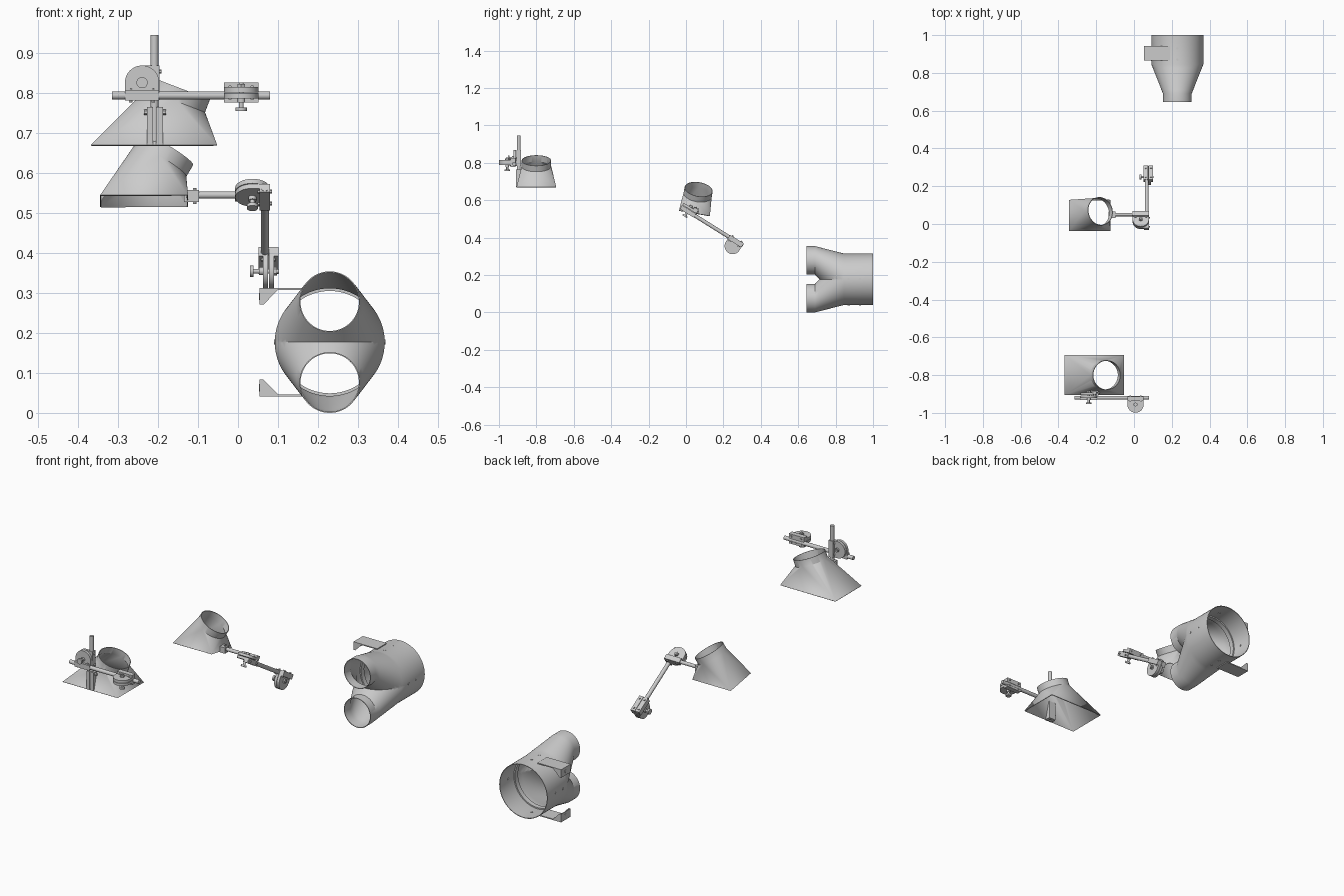
import bpy, bmesh
from math import sin, cos, pi, radians
from mathutils import Vector as V, Matrix

if "Cube" in bpy.data.objects:
    bpy.data.objects.remove(bpy.data.objects["Cube"])

X, Y, Z = V((1, 0, 0)), V((0, 1, 0)), V((0, 0, 1))


def finish(name, bm, shell=0):
    bmesh.ops.remove_doubles(bm, verts=bm.verts, dist=1e-5)
    bmesh.ops.recalc_face_normals(bm, faces=bm.faces)
    if shell:
        bmesh.ops.solidify(bm, geom=bm.faces[:], thickness=shell)
        bmesh.ops.recalc_face_normals(bm, faces=bm.faces)
    me = bpy.data.meshes.new(name)
    bm.to_mesh(me)
    bm.free()
    ob = bpy.data.objects.new(name, me)
    bpy.context.collection.objects.link(ob)
    return ob


def frame(x, y, z, o):
    m = Matrix((x, y, z)).transposed().to_4x4()
    m.translation = o
    return m


def rod(name, a, b, r, n=24, bm=None):
    own = bm is None
    bm = bm or bmesh.new()
    a, b = V(a), V(b)
    m = Matrix.Translation((a + b) / 2) @ (b - a).to_track_quat('Z', 'Y').to_matrix().to_4x4()
    bmesh.ops.create_cone(bm, cap_ends=True, segments=n, radius1=r, radius2=r,
                          depth=(b - a).length, matrix=m)
    if own:
        finish(name, bm)


def prism(bm, pts, y0, y1, m):
    """Extrude an XZ outline from y0 to y1 in the frame m."""
    a = [bm.verts.new(m @ V((p[0], y0, p[1]))) for p in pts]
    b = [bm.verts.new(m @ V((p[0], y1, p[1]))) for p in pts]
    bm.faces.new(a)
    bm.faces.new(b[::-1])
    for i in range(len(pts)):
        j = (i + 1) % len(pts)
        bm.faces.new((a[i], a[j], b[j], b[i]))


def box(bm, lo, hi):
    prism(bm, [(lo[0], lo[2]), (hi[0], lo[2]), (hi[0], hi[2]), (lo[0], hi[2])],
          lo[1], hi[1], Matrix())


def loft(bm, rings):
    vs = [[bm.verts.new(p) for p in r] for r in rings]
    for a, b in zip(vs, vs[1:]):
        for i in range(len(a)):
            j = (i + 1) % len(a)
            bm.faces.new((a[i], a[j], b[j], b[i]))
    return vs


# Hood: rectangular mouth fanned to a tilted round collar
def hood(name, centre, w, d, dx, h, r, tilt, lean):
    bm = bmesh.new()
    n, q = 64, 16
    rt = Matrix.Rotation(radians(tilt), 4, 'Y')
    top = V((dx, 0, h))

    def ring(drop):
        return [top + rt @ V((r * cos(2 * pi * i / n), r * sin(2 * pi * i / n), -drop))
                for i in range(n)]
    low = loft(bm, [ring(0), ring(.034)])[1]
    cor = [bm.verts.new((sx * w / 2, sy * d / 2, 0))
           for sx, sy in ((1, 1), (-1, 1), (-1, -1), (1, -1))]
    for k in range(4):
        for i in range(q):
            bm.faces.new((low[k * q + i], low[(k * q + i + 1) % n], cor[k]))
        bm.faces.new((cor[k], low[(k * q + q) % n], cor[(k + 1) % 4]))
    m = Matrix.Translation(centre) @ Matrix.Rotation(radians(lean), 4, 'X')
    bmesh.ops.transform(bm, matrix=m, verts=bm.verts)
    finish(name, bm, .003)


hood('front_hood', (-.21, -.80, .67), .316, .213, .066, .142, .079, 21, 0)
hood('middle_hood', (-.235, .045, .53), .22, .168, .057, .13, .076, 30, -10)


# Clamp: two D-shaped jaws bolted face to face, each gripping one rod
def clamp(name, bolt, axis, halves):
    bm = bmesh.new()
    for s, (rd, dd) in zip((-1, 1), halves):
        m = frame(rd, axis, dd, bolt - .031 * dd)
        arc = [(.043 * cos(pi * i / 24), .031 + .043 * sin(pi * i / 24)) for i in range(25)]
        prism(bm, [(-.043, -.013), (.043, -.013)] + arc, s * .001, s * .014, m)
        prism(bm, [(-.043, -.013), (.043, -.013), (.043, .013), (-.043, .013)],
              s * .012, s * .025, m)
        # jaw pinch screws
        for x in (-.028, .028):
            rod('', m @ V((x, s * .014, -.018)), m @ V((x, s * .014, .018)), .005, 6, bm)
    # central bolt, hex nut and turning knob
    rod('', bolt - axis * .042, bolt + axis * .026, .006, 16, bm)
    rod('', bolt + axis * .014, bolt + axis * .022, .011, 6, bm)
    rod('', bolt - axis * .024, bolt - axis * .014, .010, 16, bm)
    rod('', bolt - axis * .046, bolt - axis * .037, .014, 20, bm)
    finish(name, bm)


# Front hood arm
clamp('front_cross_clamp', V((-.24, -.907, .826)), Y, [(X, Z), (Z, -X)])
clamp('front_end_clamp', V((.008, -.956, .801)), Z, [(X, -Y), (X, -Y)])
rod('front_upright_rod', (-.209, -.8945, .675), (-.209, -.8945, .945), .010)
rod('front_cross_rod', (-.315, -.9195, .794), (.08, -.9195, .794), .010)
bm = bmesh.new()
box(bm, (-.228, -.909, .67), (-.213, -.876, .765))
box(bm, (-.205, -.909, .67), (-.188, -.876, .765))
box(bm, (-.228, -.888, .67), (-.188, -.876, .765))
rod('', (-.235, -.895, .752), (-.180, -.895, .752), .007, 6, bm)
finish('front_rod_socket', bm)

# Middle hood arm, sloping down to the back
t = radians(32)
d, n = V((0, cos(t), -sin(t))), V((0, sin(t), cos(t)))
r1 = V((.036, .05, .545))
rod('middle_side_rod', (-.125, .05, .545), (.078, .05, .545), .009)
clamp('middle_elbow_clamp', r1 - n * .0125 - d * .031, n, [(d, -X), (X, -d)])
r2 = r1 - n * .025
r2.x = .067
rod('middle_sloped_rod', r2 - d * .075, r2 + d * .315, .010)
clamp('middle_end_clamp', V((.076, 0, 0)) + V((0, r2.y, r2.z)) + d * .27 - n * .031,
      X, [(d, -n), (d, -n)])
bm = bmesh.new()
box(bm, (-.135, .033, .528), (-.098, .067, .558))
rod('', (-.108, .05, .522), (-.108, .05, .563), .005, 6, bm)
finish('middle_rod_socket', bm)

# Forked duct: two branches cut at the mid plane, meeting a large collar
CX, CZ, R = .2295, .177, .1375


def ring(y, z, r, k=96):
    return [(CX + r * cos(2 * pi * i / k), y, z + r * sin(2 * pi * i / k)) for i in range(k)]


bm = bmesh.new()
for s in (1, -1):
    b2 = bmesh.new()
    sec = [(.645, 1), (.69, 1)] + [(.69 + .155 * i / 8, 1 - i / 8) for i in range(1, 9)]
    loft(b2, [ring(y, CZ + s * .101 * f, R + (.076 - R) * f) for y, f in sec])
    bmesh.ops.bisect_plane(b2, geom=b2.verts[:] + b2.edges[:] + b2.faces[:], dist=1e-6,
                           plane_co=(0, 0, CZ), plane_no=(0, 0, s), clear_inner=True)
    me = bpy.data.meshes.new('tmp')
    b2.to_mesh(me)
    b2.free()
    bm.from_mesh(me)
    bpy.data.meshes.remove(me)
loft(bm, [ring(.845, CZ, R), ring(1.0, CZ, R)])
finish('forked_duct', bm, .003)

# Inner stop ring in the collar
bm = bmesh.new()
loft(bm, [ring(.86, CZ, R - .001), ring(.86, CZ, .128), ring(.885, CZ, .128),
          ring(.885, CZ, R - .001)])
finish('duct_stop_ring', bm)

# Rivets around the collar
bm = bmesh.new()
for u in (X, -X, Z, -Z):
    for y in (.87, .93):
        c = V((CX, y, CZ))
        rod('', c + u * (R - .006), c + u * (R + .0015), .006, 12, bm)
finish('duct_rivets', bm)

# Mounting brackets: strap, drilled end flange and triangular gussets
for s, label in ((1, 'upper'), (-1, 'lower')):
    m = frame(X, Y, Z * s, V((0, 0, CZ)))
    bm = bmesh.new()
    prism(bm, [(.054, .131), (.19, .131), (.19, .136), (.054, .136)], .865, .942, m)
    prism(bm, [(.054, .094), (.058, .094), (.058, .136), (.054, .136)], .865, .942, m)
    for y in (.865, .938):
        prism(bm, [(.054, .094), (.064, .094), (.102, .133), (.054, .133)], y, y + .004, m)
    rod('', m @ V((.052, .9035, .114)), m @ V((.061, .9035, .114)), .009, 16, bm)
    finish(label + '_duct_bracket', bm)

for ob in bpy.context.scene.objects:
    ob.select_set(True)
    bpy.context.view_layer.objects.active = ob
bpy.ops.object.shade_smooth_by_angle(angle=radians(30))
